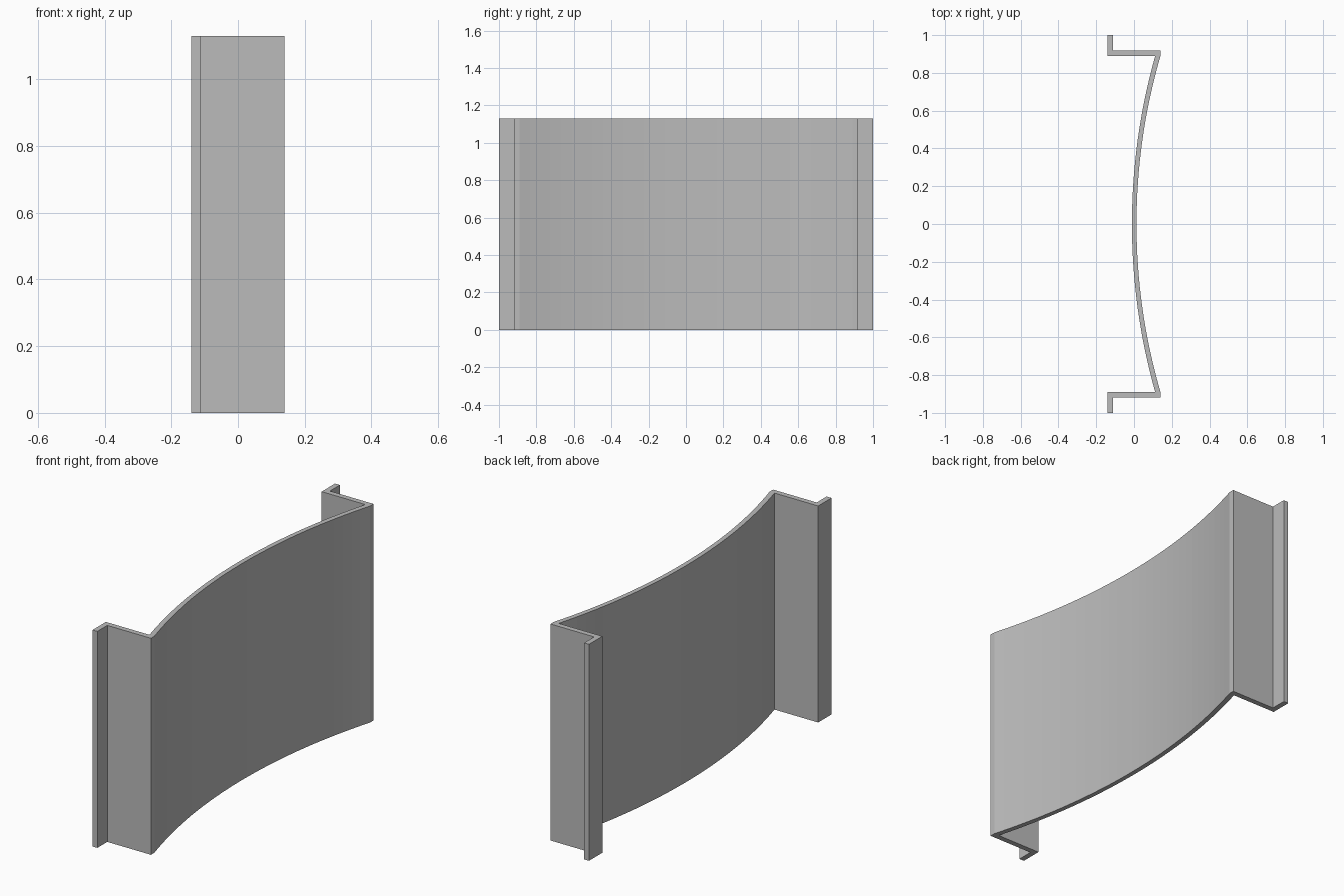
import bpy
import bmesh

cube = bpy.data.objects.get("Cube")
if cube:
    bpy.data.objects.remove(cube, do_unlink=True)

HEIGHT = 1.13
SEGMENTS = 32
EDGE = 0.89            # half width of the curved sheet
BACK, FRONT = -0.14, 0.14
WALL = 0.028           # sheet thickness

grey = bpy.data.materials.new("plain grey")
grey.use_nodes = True
colour = (0.5, 0.5, 0.5, 1)
grey.diffuse_color = colour
grey.node_tree.nodes["Principled BSDF"].inputs["Base Color"].default_value = colour


def arc(middle_x, end_x):
    """Circular arc from the -y edge to the +y edge."""
    sag = end_x - middle_x
    radius = (EDGE ** 2 + sag ** 2) / (2 * sag)
    ys = [EDGE * (2 * i / SEGMENTS - 1) for i in range(SEGMENTS + 1)]
    return [(middle_x + radius - (radius ** 2 - y ** 2) ** 0.5, y) for y in ys]


# Stepped end: return wall and outward flange
step = [(FRONT, EDGE + WALL), (BACK + WALL, EDGE + WALL), (BACK + WALL, 1),
        (BACK, 1), (BACK, EDGE)]
mirrored_step = [(x, -y) for x, y in reversed(step)]

# Closed cross-section: convex and concave faces joined by the two ends
outline = arc(0.013, FRONT) + step + arc(-0.011, FRONT - WALL)[::-1] + mirrored_step

# Extrude the cross-section to full height
bm = bmesh.new()
base = bm.faces.new([bm.verts.new((x, y, 0)) for x, y in outline])
extruded = bmesh.ops.extrude_face_region(bm, geom=[base], use_keep_orig=True)
top_verts = [g for g in extruded["geom"] if isinstance(g, bmesh.types.BMVert)]
bmesh.ops.translate(bm, verts=top_verts, vec=(0, 0, HEIGHT))
bmesh.ops.recalc_face_normals(bm, faces=bm.faces)
caps = [f for f in bm.faces if len(f.verts) > 4]
bmesh.ops.triangulate(bm, faces=caps, ngon_method='EAR_CLIP')

mesh = bpy.data.meshes.new("curved_panel")
bm.to_mesh(mesh)
bm.free()
mesh.materials.append(grey)
panel = bpy.data.objects.new("curved_panel", mesh)
bpy.context.collection.objects.link(panel)
